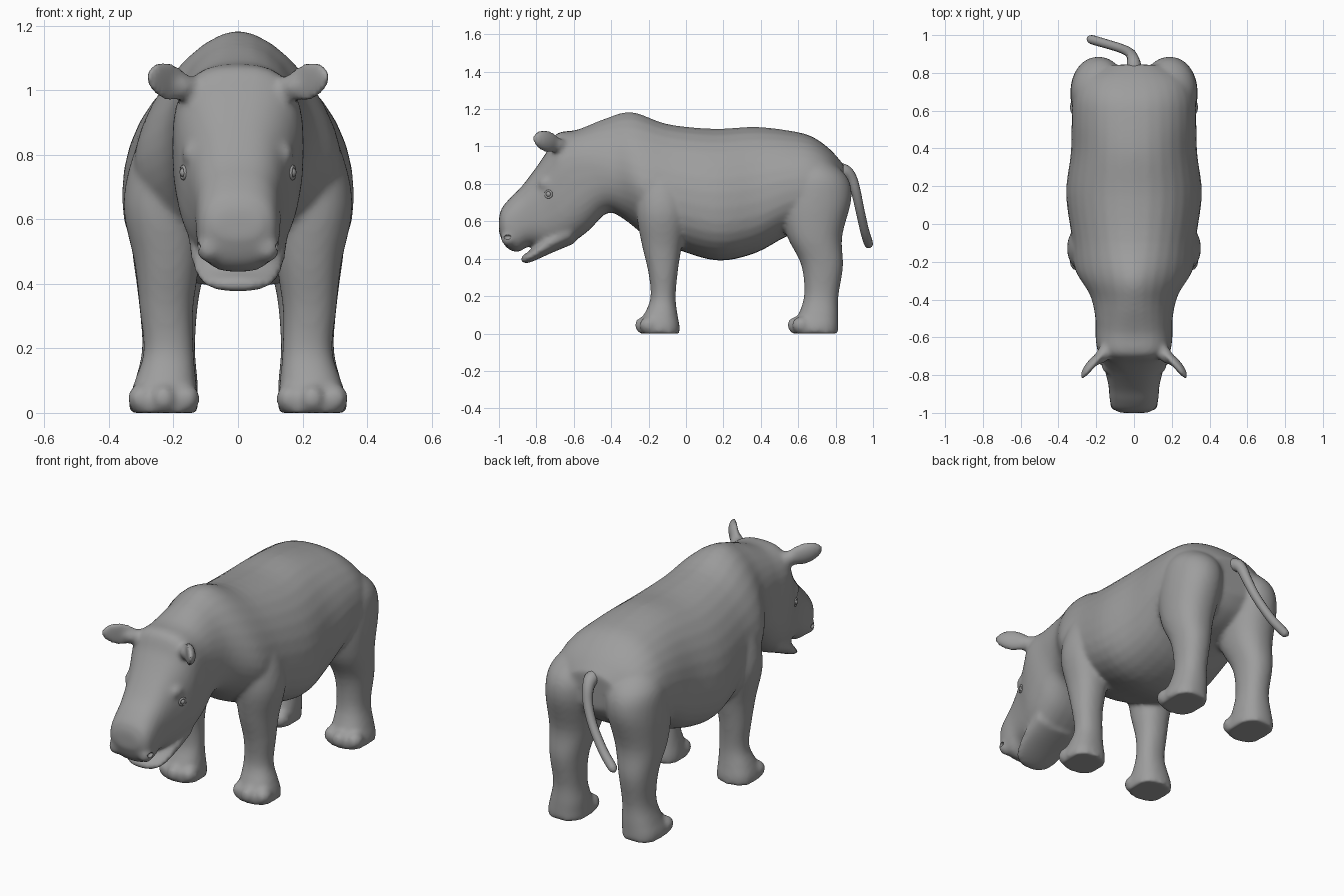
import bpy
import math
from mathutils import Vector, Matrix

scene = bpy.context.scene
if "Cube" in scene.objects:
    bpy.data.objects.remove(scene.objects["Cube"], do_unlink=True)

GREY = (0.34, 0.34, 0.34, 1)
hide_grey = bpy.data.materials.new("hide_grey")
hide_grey.use_nodes = True
hide_grey.diffuse_color = GREY
shader = hide_grey.node_tree.nodes["Principled BSDF"]
shader.inputs["Base Color"].default_value = GREY
shader.inputs["Roughness"].default_value = 0.8


def make_object(name, verts, faces):
    mesh = bpy.data.meshes.new(name)
    mesh.from_pydata(verts, [], faces)
    mesh.materials.append(hide_grey)
    mesh.shade_smooth()
    obj = bpy.data.objects.new(name, mesh)
    scene.collection.objects.link(obj)
    return obj


def spline(rows, steps):
    """Catmull-Rom interpolation between rows of numbers."""
    rows = [Vector(r) for r in rows]
    out = []
    for i in range(len(rows) - 1):
        a, b, c, d = (rows[min(max(i + k, 0), len(rows) - 1)] for k in (-1, 0, 1, 2))
        for s in range(steps):
            t = s / steps
            out.append(b + ((c - a) * t + (2 * a - 5 * b + 4 * c - d) * t ** 2
                            + (3 * b - a - 3 * c + d) * t ** 3) / 2)
    return out + [rows[-1]]


def loft(rows, side=1, sides=32, steps=4):
    """Rows: first edge y, z; second edge y, z; centre x; half width; squareness; sag."""
    verts, faces = [], []
    for y1, z1, y2, z2, cx, half, power, sag in spline(rows, steps):
        for i in range(sides):
            angle = math.tau * i / sides
            c, s = (math.copysign(abs(v) ** (2 / power), v)
                    for v in (math.cos(angle), math.sin(angle)))
            c -= sag * (1 - c * c)
            verts.append((side * (cx + half * s),
                          (y1 + y2) / 2 + (y1 - y2) / 2 * c,
                          (z1 + z2) / 2 + (z1 - z2) / 2 * c))
    count = len(verts) // sides
    for r in range(count - 1):
        for i in range(sides):
            j = (i + 1) % sides
            faces.append((r * sides + i, r * sides + j,
                          (r + 1) * sides + j, (r + 1) * sides + i))
    faces.append(tuple(reversed(range(sides))))
    faces.append(tuple(range((count - 1) * sides, count * sides)))
    return verts, faces


def ball(centre, size, name="part"):
    bpy.ops.mesh.primitive_uv_sphere_add(segments=24, ring_count=16, location=centre)
    obj = bpy.context.object
    obj.name = name
    obj.scale = size
    obj.data.materials.append(hide_grey)
    bpy.ops.object.shade_smooth()
    return obj


def ear_piece(side, centre, length, thick, height, hollow):
    """Leaf pointing forward and out, its inner face pressed in by hollow."""
    x, y, z = centre
    piece = ball((side * x, y, z), (1, 1, 1))
    along = Vector((side * .64, -.72, .22)).normalized()
    across = Vector((-side * .74, -.67, 0)).normalized()
    frame = Matrix((along, across, along.cross(across) * side)).transposed()
    for v in piece.data.vertices:
        a, b, c = v.co
        depth = b * thick * (1 - hollow if b > 0 else 1)
        v.co = frame @ Vector((a * length, depth, c * height))
    return piece


def select(objects):
    bpy.ops.object.select_all(action="DESELECT")
    for obj in objects:
        obj.select_set(True)
    bpy.context.view_layer.objects.active = objects[0]


# Trunk, neck and head: top edge, bottom edge, centre, half width, squareness, sag
trunk = [
    (-1.0, .62, -1.0, .54, 0, .07, 2.3, 0),
    (-.985, .67, -.965, .465, 0, .115, 2.5, 0),
    (-.94, .725, -.90, .435, 0, .13, 2.6, 0),
    (-.88, .785, -.83, .47, 0, .135, 2.6, 0),
    (-.80, .89, -.72, .45, 0, .158, 2.6, 0),
    (-.74, .98, -.62, .48, 0, .187, 2.7, 0),
    (-.69, 1.07, -.52, .55, 0, .203, 2.8, 0),
    (-.58, 1.09, -.42, .645, 0, .205, 2.5, .1),
    (-.43, 1.15, -.33, .61, 0, .235, 2, .2),
    (-.29, 1.185, -.20, .51, 0, .315, 1.75, .2),
    (-.10, 1.12, -.05, .45, 0, .33, 2.1, .2),
    (.15, 1.095, .17, .39, 0, .36, 2.2, .2),
    (.37, 1.105, .37, .43, 0, .335, 2.2, .2),
    (.55, 1.085, .54, .52, 0, .33, 2.2, .15),
    (.67, 1.055, .68, .56, 0, .32, 2.2, .1),
    (.77, .985, .78, .62, 0, .27, 2.1, 0),
    (.845, .9, .835, .7, 0, .16, 2, 0),
]
# Legs: front edge, back edge, centre, half width, squareness, sag
front_leg = [
    (-.21, .93, -.05, .93, .18, .08, 2, 0),
    (-.26, .8, 0, .8, .205, .12, 2, 0),
    (-.265, .64, .01, .64, .23, .125, 2.1, 0),
    (-.235, .47, -.025, .45, .22, .1, 2.2, 0),
    (-.2, .32, -.045, .32, .222, .083, 2.2, 0),
    (-.19, .19, -.055, .19, .215, .078, 2.2, 0),
    (-.225, .1, -.045, .1, .225, .095, 2.3, 0),
    (-.25, .045, -.035, .045, .23, .106, 2.4, 0),
    (-.25, 0, -.035, 0, .23, .106, 2.4, 0),
]
hind_leg = [
    (.6, .95, .75, .94, .16, .08, 2, 0),
    (.54, .85, .86, .84, .18, .14, 2, 0),
    (.5, .69, .885, .72, .19, .147, 2.1, 0),
    (.54, .52, .835, .52, .205, .125, 2.2, 0),
    (.615, .37, .84, .36, .215, .095, 2.2, 0),
    (.632, .21, .815, .2, .215, .082, 2.2, 0),
    (.6, .1, .815, .1, .222, .097, 2.3, 0),
    (.565, .045, .815, .045, .23, .106, 2.4, 0),
    (.565, 0, .815, 0, .23, .106, 2.4, 0),
]
# Lower jaw, slightly open, running back into the throat
jaw = [
    (-.885, .4, -.882, .388, 0, .03, 2, 0),
    (-.87, .42, -.862, .374, 0, .08, 2, 0),
    (-.83, .447, -.82, .385, 0, .122, 2, 0),
    (-.76, .52, -.72, .43, 0, .145, 2.1, 0),
    (-.64, .62, -.6, .48, 0, .155, 2.2, 0),
]
pieces = [make_object("body", *loft(trunk)), make_object("jaw", *loft(jaw))]
for side in (1, -1):
    for rows, toe_y in ((front_leg, -.225), (hind_leg, .59)):
        pieces.append(make_object("leg", *loft(rows, side)))
        for dx, dy in ((-.07, .025), (0, 0), (.07, .025)):
            pieces.append(ball((side * (.23 + dx), toe_y + dy, .045), (.042, .05, .045)))
    # Brow, nostril wing, ear root and ear
    pieces.append(ball((side * .145, -.74, .8), (.028, .05, .04)))
    pieces.append(ball((side * .09, -.95, .51), (.04, .04, .045)))
    pieces.append(ear_piece(side, (.145, -.67, 1.0), .1, .04, .042, 0))
    pieces.append(ear_piece(side, (.212, -.75, 1.028), .1, .04, .06, .8))

# Fuse the pieces into one smooth skin
select(pieces)
bpy.ops.object.join()
body = bpy.context.object
fuse = body.modifiers.new("fuse", "REMESH")
fuse.mode = "VOXEL"
fuse.voxel_size = 0.012
fuse.use_smooth_shade = True
soften = body.modifiers.new("soften", "SMOOTH")
soften.factor = 0.5
soften.iterations = 9
for modifier in ("fuse", "soften"):
    bpy.ops.object.modifier_apply(modifier=modifier)


def on_skin(side, y, z):
    """Point and normal of the skin met from the side."""
    _, point, normal, _ = body.ray_cast(Vector((side, y, z)), Vector((-side, 0, 0)))
    return point, normal


for side, word in ((1, "left"), (-1, "right")):
    # Eye with a raised lid
    point, normal = on_skin(side, -.735, .745)
    ball(point - normal * .004, (.016, .016, .016), word + "_eye")
    bpy.ops.mesh.primitive_torus_add(major_segments=24, minor_segments=8,
                                     major_radius=.018, minor_radius=.006, location=point)
    lid = bpy.context.object
    lid.name = word + "_eyelid"
    lid.rotation_euler = normal.to_track_quat("Z", "Y").to_euler()
    lid.data.materials.append(hide_grey)
    bpy.ops.object.shade_smooth()

    # Nostril hollow
    point, normal = on_skin(side, -.955, .515)
    cutter = ball(point, (.016, .02, .012), word + "_nostril_cutter")
    cutter.hide_render = True
    cut = body.modifiers.new("nostril", "BOOLEAN")
    cut.object = cutter
    cut.operation = "DIFFERENCE"
    select([body])
    bpy.ops.object.modifier_apply(modifier=cut.name)
    bpy.data.objects.remove(cutter, do_unlink=True)

# Tail hanging and swung to one side: position and radius
curve = bpy.data.curves.new("tail", "CURVE")
curve.dimensions = "3D"
curve.bevel_depth = 1
curve.bevel_resolution = 4
curve.use_fill_caps = True
path = spline([
    (0, .77, .87, .04), (0, .84, .87, .038), (-.008, .882, .835, .03),
    (-.025, .908, .76, .026), (-.07, .93, .66, .024), (-.15, .955, .55, .024),
    (-.22, .975, .485, .024), (-.238, .982, .47, .017), (-.245, .985, .463, .003)], 5)
line = curve.splines.new("POLY")
line.points.add(len(path) - 1)
for p, (x, y, z, radius) in zip(line.points, path):
    p.co = (x, y, z, 1)
    p.radius = radius
tail = bpy.data.objects.new("tail", curve)
scene.collection.objects.link(tail)
curve.materials.append(hide_grey)
select([tail])
bpy.ops.object.convert(target="MESH")
bpy.ops.object.shade_smooth()
